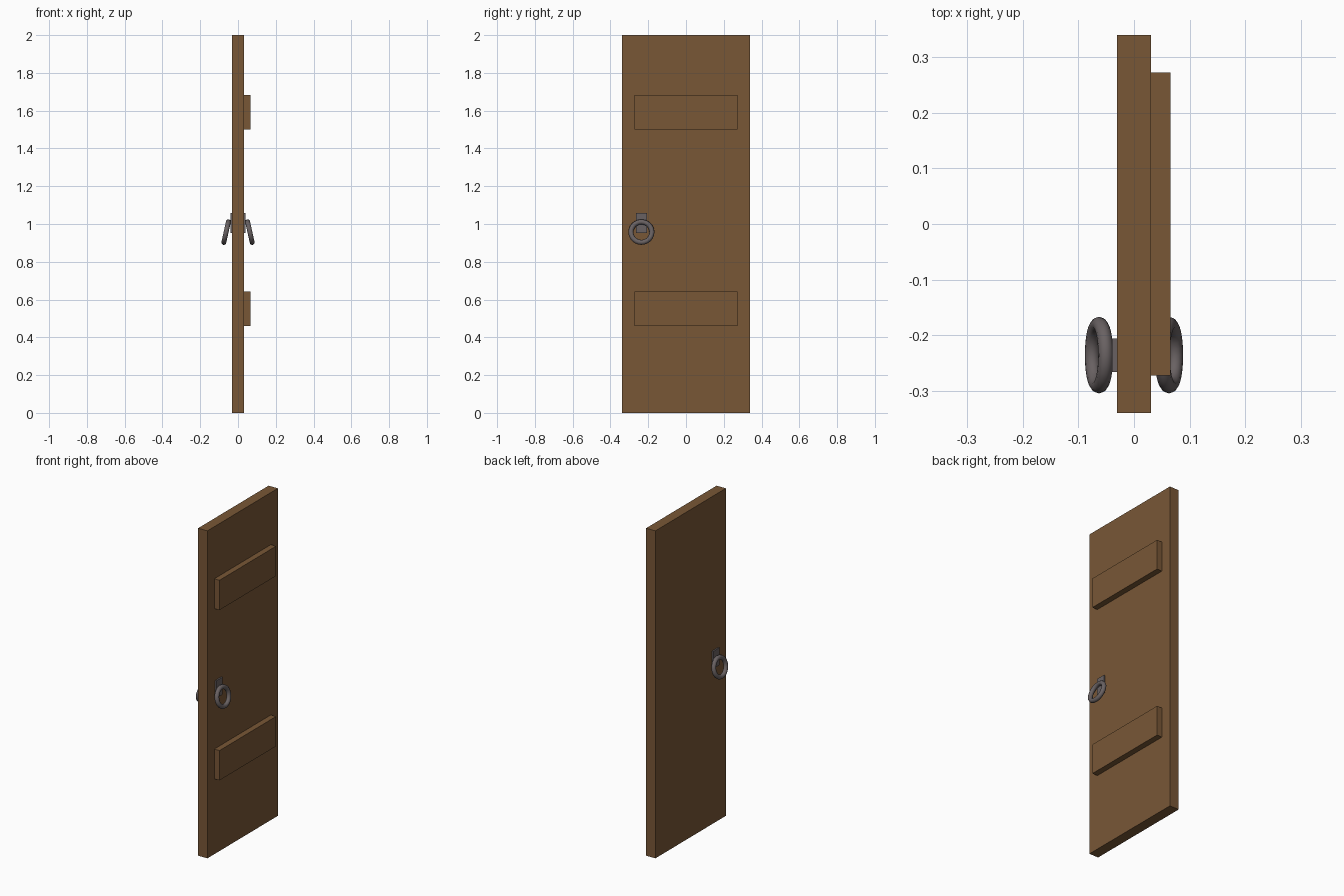
import bpy, math

if "Cube" in bpy.data.objects:
    bpy.data.objects.remove(bpy.data.objects["Cube"])


def material(name, rgb):
    m = bpy.data.materials.new(name)
    m.diffuse_color = (*rgb, 1)
    m.use_nodes = True
    m.node_tree.nodes["Principled BSDF"].inputs["Base Color"].default_value = m.diffuse_color
    return m


wood = material("brown wood", (0.19, 0.095, 0.037))
iron = material("grey iron", (0.14, 0.12, 0.122))


def box(name, lo, hi, mat):
    bpy.ops.mesh.primitive_cube_add(size=1, location=[(a + b) / 2 for a, b in zip(lo, hi)])
    o = bpy.context.object
    o.name = name
    o.scale = [b - a for a, b in zip(lo, hi)]
    bpy.ops.object.transform_apply(location=False, rotation=False, scale=True)
    o.data.materials.append(mat)


# Door slab
box("door_slab", (-0.031, -0.34, 0), (0.031, 0.34, 2), wood)

# Cross battens on one face
for name, z in (("lower_batten", 0.46), ("upper_batten", 1.5)):
    box(name, (0.031, -0.273, z), (0.066, 0.273, z + 0.182), wood)

# Ring pull and backing plate on both faces
for side, s in (("left", -1), ("right", 1)):
    x = sorted((0.031 * s, 0.04 * s))
    box(side + "_handle_plate", (x[0], -0.266, 0.952), (x[1], -0.206, 1.058), iron)
    bpy.ops.mesh.primitive_torus_add(
        major_radius=0.0555, minor_radius=0.0135, major_segments=24, minor_segments=10,
        location=(0.063 * s, -0.236, 0.957),
        rotation=(0, math.radians(90 - 12.5 * s), 0))
    ring = bpy.context.object
    ring.name = side + "_ring_pull"
    ring.data.materials.append(iron)
    bpy.ops.object.shade_smooth_by_angle(angle=math.radians(50))
